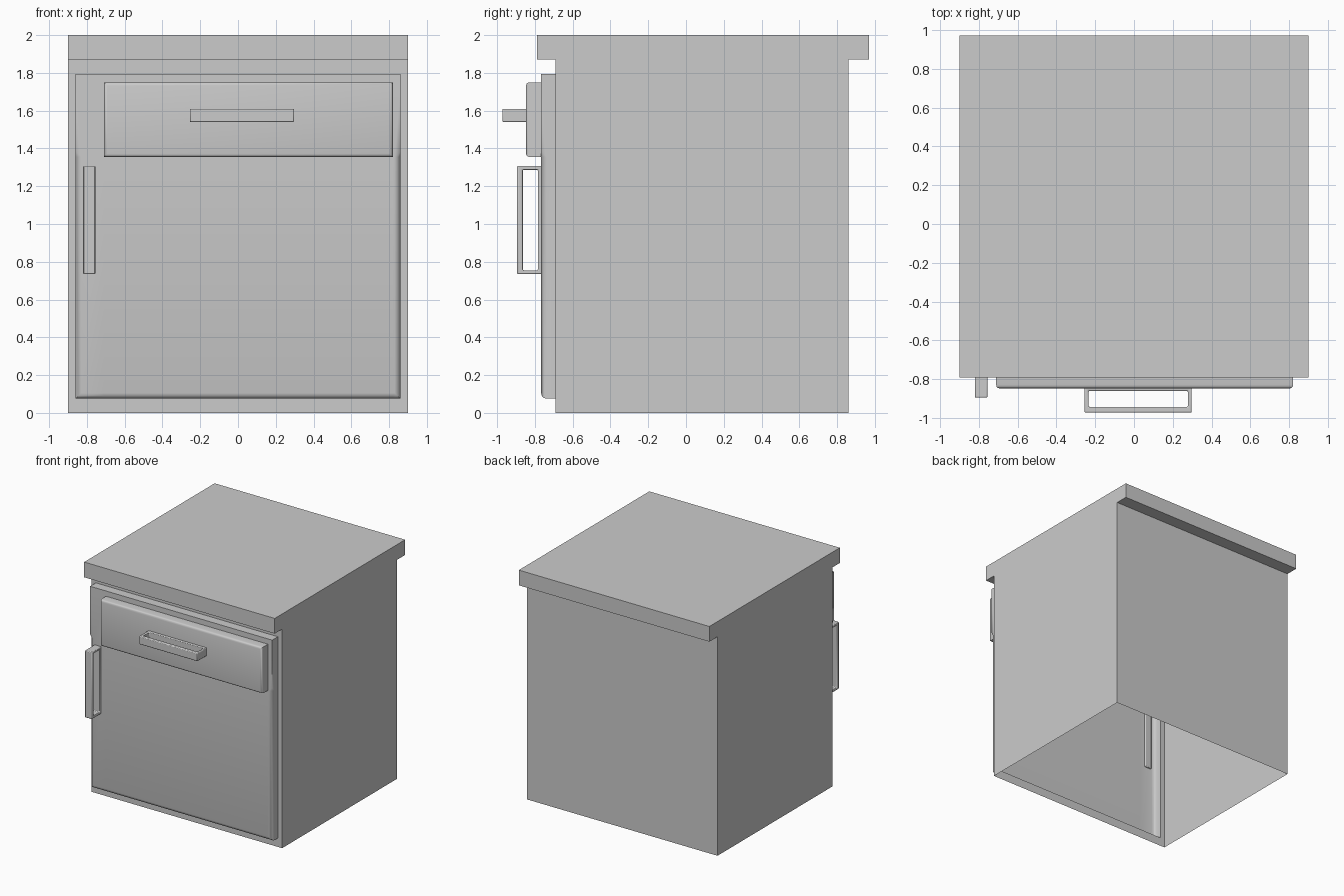
import bpy, bmesh, math

if "Cube" in bpy.data.objects:
    bpy.data.objects.remove(bpy.data.objects["Cube"])

def finish(bm, name, smooth=False):
    bmesh.ops.remove_doubles(bm, verts=bm.verts, dist=1e-5)
    bmesh.ops.recalc_face_normals(bm, faces=bm.faces)
    me = bpy.data.meshes.new(name)
    bm.to_mesh(me)
    bm.free()
    ob = bpy.data.objects.new(name, me)
    bpy.context.collection.objects.link(ob)
    if smooth:
        bpy.context.view_layer.objects.active = ob
        ob.select_set(True)
        bpy.ops.object.shade_smooth_by_angle(angle=math.radians(35))
        ob.select_set(False)
    return ob

def poly(bm, pts):
    return bm.faces.new([bm.verts.new(p) for p in pts])

def grid(bm, xs, zs, y, hole=None):
    # front-facing sheet, optionally missing one cell
    for i in range(len(xs) - 1):
        for k in range(len(zs) - 1):
            if (i, k) != hole:
                a, b, c, d = xs[i], xs[i + 1], zs[k], zs[k + 1]
                poly(bm, [(a, y, c), (b, y, c), (b, y, d), (a, y, d)])

def panel(name, xs, zs, front, back, bevel, bevel_top, hole=None):
    # open-backed raised panel with rounded front edges up to bevel_top
    bm = bmesh.new()
    grid(bm, xs, zs, front, hole)
    for x in (xs[0], xs[-1]):
        for c, d in zip(zs, zs[1:]):
            poly(bm, [(x, front, c), (x, back, c), (x, back, d), (x, front, d)])
    for z in (zs[0], zs[-1]):
        for a, b in zip(xs, xs[1:]):
            poly(bm, [(a, front, z), (b, front, z), (b, back, z), (a, back, z)])
    bmesh.ops.remove_doubles(bm, verts=bm.verts, dist=1e-5)
    bmesh.ops.recalc_face_normals(bm, faces=bm.faces)
    bm.normal_update()
    edges = [e for e in bm.edges if len(e.link_faces) == 2
             and e.calc_face_angle() > 1
             and all(abs(v.co.y - front) < 1e-4 and v.co.z < bevel_top + 1e-4 for v in e.verts)]
    bmesh.ops.bevel(bm, geom=edges, offset=bevel, segments=3, profile=0.5,
                    affect='EDGES', clamp_overlap=True)
    return finish(bm, name, True)

def handle(name, length, width, ys, end, upright):
    # rectangular loop; ys = outer front, inner front, inner back, outer back
    bm = bmesh.new()
    l0, l1 = length
    outer = [(l0, ys[0]), (l1, ys[0]), (l1, ys[3]), (l0, ys[3])]
    inner = [(l0 + end, ys[1]), (l1 - end, ys[1]), (l1 - end, ys[2]), (l0 + end, ys[2])]
    co = lambda p, w: (w, p[1], p[0]) if upright else (p[0], p[1], w)
    for i in range(4):
        j = (i + 1) % 4
        for w in width:
            poly(bm, [co(outer[i], w), co(outer[j], w), co(inner[j], w), co(inner[i], w)])
        for ring in (outer, inner):
            poly(bm, [co(ring[i], width[0]), co(ring[j], width[0]),
                      co(ring[j], width[1]), co(ring[i], width[1])])
    ob = finish(bm, name, True)
    mod = ob.modifiers.new("soft_edges", 'BEVEL')
    mod.width = 0.006
    mod.segments = 2
    return ob

# cabinet shell: T-shaped side profile, open underneath, framed front opening
W = 0.9
profile = [(-0.69, 0), (-0.69, 1.87), (-0.79, 1.87), (-0.79, 2), (0.97, 2),
           (0.97, 1.87), (0.86, 1.87), (0.86, 0)]
bm = bmesh.new()
for x in (-W, W):
    poly(bm, [(x, y, z) for y, z in profile])
for (y0, z0), (y1, z1) in list(zip(profile, profile[1:]))[1:]:
    poly(bm, [(-W, y0, z0), (W, y0, z0), (W, y1, z1), (-W, y1, z1)])
grid(bm, [-W, -0.86, 0.86, W], [0, 0.075, 1.795, 1.87], -0.69, hole=(1, 1))
finish(bm, "cabinet_body")

# door panel with the drawer opening, and the drawer front
panel("door", [-0.86, -0.71, 0.82, 0.86], [0.075, 1.355, 1.75, 1.795],
      -0.767, -0.69, 0.03, 1.355, hole=(1, 1))
panel("drawer_front", [-0.71, 0.82], [1.355, 1.75], -0.847, -0.767, 0.018, 2)

# handles
handle("drawer_handle", (-0.255, 0.297), (1.54, 1.61), (-0.972, -0.942, -0.86, -0.832), 0.02, False)
handle("door_handle", (0.735, 1.307), (-0.82, -0.755), (-0.895, -0.864, -0.784, -0.755), 0.02, True)
